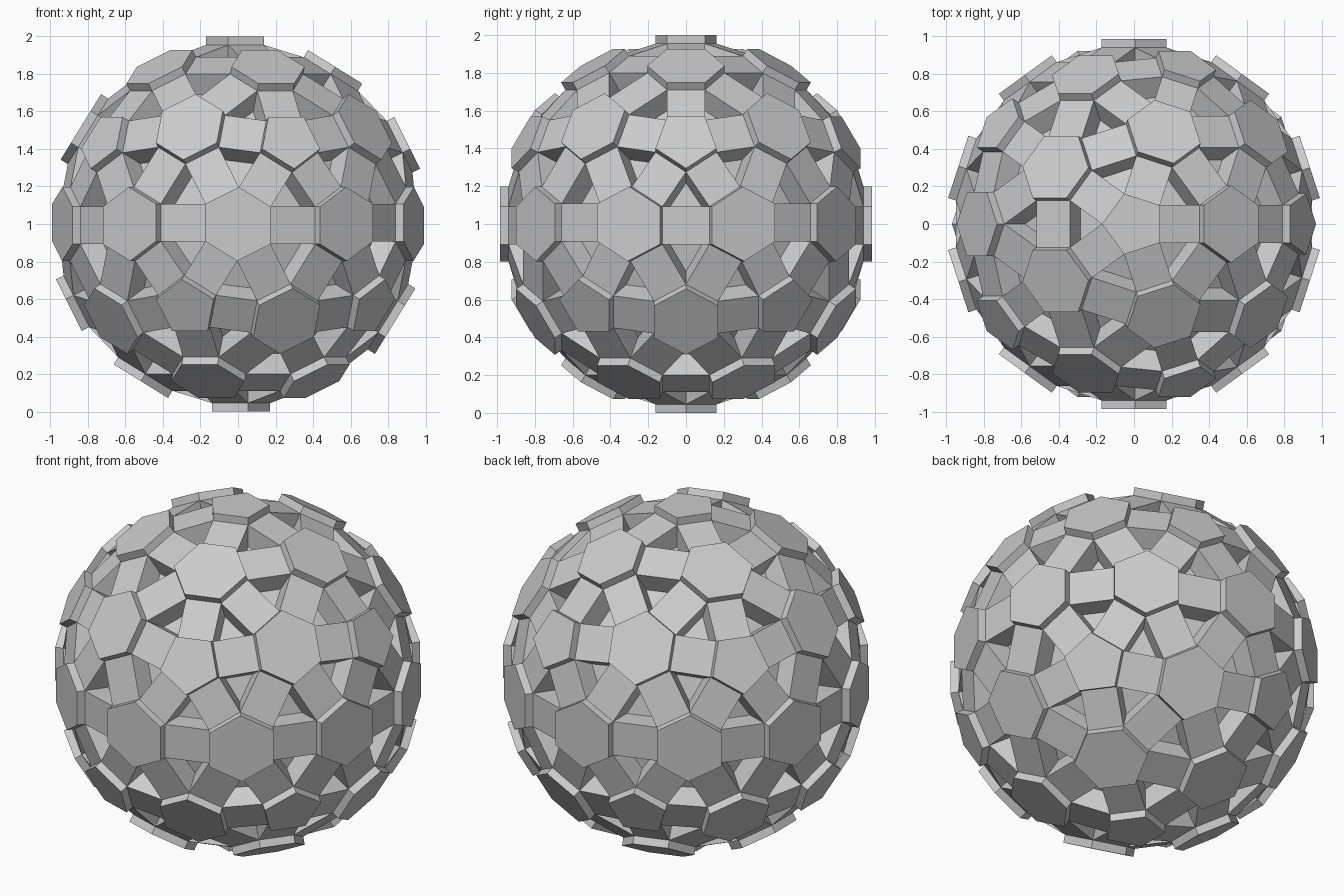
import bpy, bmesh, math
from mathutils import Vector

if "Cube" in bpy.data.objects:
    bpy.data.objects.remove(bpy.data.objects["Cube"])

EDGE = 0.2                     # side length of every tile
PENT_R, HEX_R = 1.0, 0.985     # distance of tile tops from the centre
THICK, PIT = 0.045, 0.13       # tile thickness, pit depth below the tiles
CENTRE = Vector((0, 0, 1))

# Tile axes: 12 pentagons on icosahedron corners, 30 hexagons on its edge middles
t = math.atan(2)
half = [Vector((0, 0, 1))] + [
    Vector((math.sin(t) * math.cos(k * math.tau / 5),
            math.sin(t) * math.sin(k * math.tau / 5), math.cos(t))) for k in range(5)]
pents = half + [-v for v in half]
hexes = [(a + b).normalized() for i, a in enumerate(pents) for b in pents[:i]
         if a.angle(b) < 1.2]
axes = pents + hexes
radius = [PENT_R] * 12 + [HEX_R] * 30

# Equilateral outline of each tile, each side facing one neighbour
corners, around = [], []
for i, n in enumerate(axes):
    u = n.orthogonal().normalized()
    w = n.cross(u)
    ring = [(math.atan2(m.dot(w), m.dot(u)), j) for j, m in enumerate(axes)
            if j != i and m.angle(n) < math.radians(37)]
    ring.sort()
    pos, pts = Vector(), []
    for k, (ang, j) in enumerate(ring):
        pos = pos + EDGE * (w * math.cos(ang) - u * math.sin(ang))
        pts.append((frozenset((i, j, ring[(k + 1) % len(ring)][1])), pos))
    mid = sum((p for _, p in pts), Vector()) / len(pts)
    corners.append({key: p - mid for key, p in pts})
    around.append([j for _, j in ring])


def point(i, key, drop):
    return CENTRE + corners[i][key] + axes[i] * (radius[i] - drop)


def make(name, polys):
    bm = bmesh.new()
    for poly in polys:
        out = (poly[1] - poly[0]).cross(poly[2] - poly[1])
        bm.faces.new([bm.verts.new(p) for p in poly])
    bmesh.ops.remove_doubles(bm, verts=bm.verts, dist=1e-4)
    mesh = bpy.data.meshes.new(name)
    bm.to_mesh(mesh)
    bm.free()
    bpy.context.collection.objects.link(bpy.data.objects.new(name, mesh))


def facing(poly, direction):
    normal = (poly[1] - poly[0]).cross(poly[2] - poly[1])
    return poly if normal.dot(direction) > 0 else poly[::-1]


# Raised tiles: top plus thin side walls
tiles = {"pentagon_tiles": [], "hexagon_tiles": []}
for i, n in enumerate(axes):
    out = tiles["pentagon_tiles" if i < 12 else "hexagon_tiles"]
    keys = list(corners[i])
    out.append([point(i, k, 0) for k in keys])
    for a, b in zip(keys, keys[1:] + keys[:1]):
        out.append(facing([point(i, a, THICK), point(i, b, THICK), point(i, b, 0), point(i, a, 0)],
                          corners[i][a] + corners[i][b]))
for name, polys in tiles.items():
    make(name, polys)

# Square bridges between neighbouring tiles
bridges = []
for i, ring in enumerate(around):
    for j in ring:
        if i < j:
            a, b = [k for k in corners[i] if j in k]
            bridges.append(facing([point(i, a, THICK), point(i, b, THICK),
                                   point(j, b, THICK), point(j, a, THICK)], axes[i] + axes[j]))
make("square_bridges", bridges)

# Triangular pits where three bridges meet
pits = []
for key in {k for c in corners for k in c}:
    top = [point(i, key, THICK) for i in key]
    low = [point(i, key, THICK + PIT) for i in key]
    mid = sum(top, Vector()) / 3
    pits.append(facing(low, mid - CENTRE))
    for a in range(3):
        b = (a + 1) % 3
        pits.append(facing([top[a], top[b], low[b], low[a]], mid - (top[a] + top[b]) / 2))
make("triangle_pits", pits)
